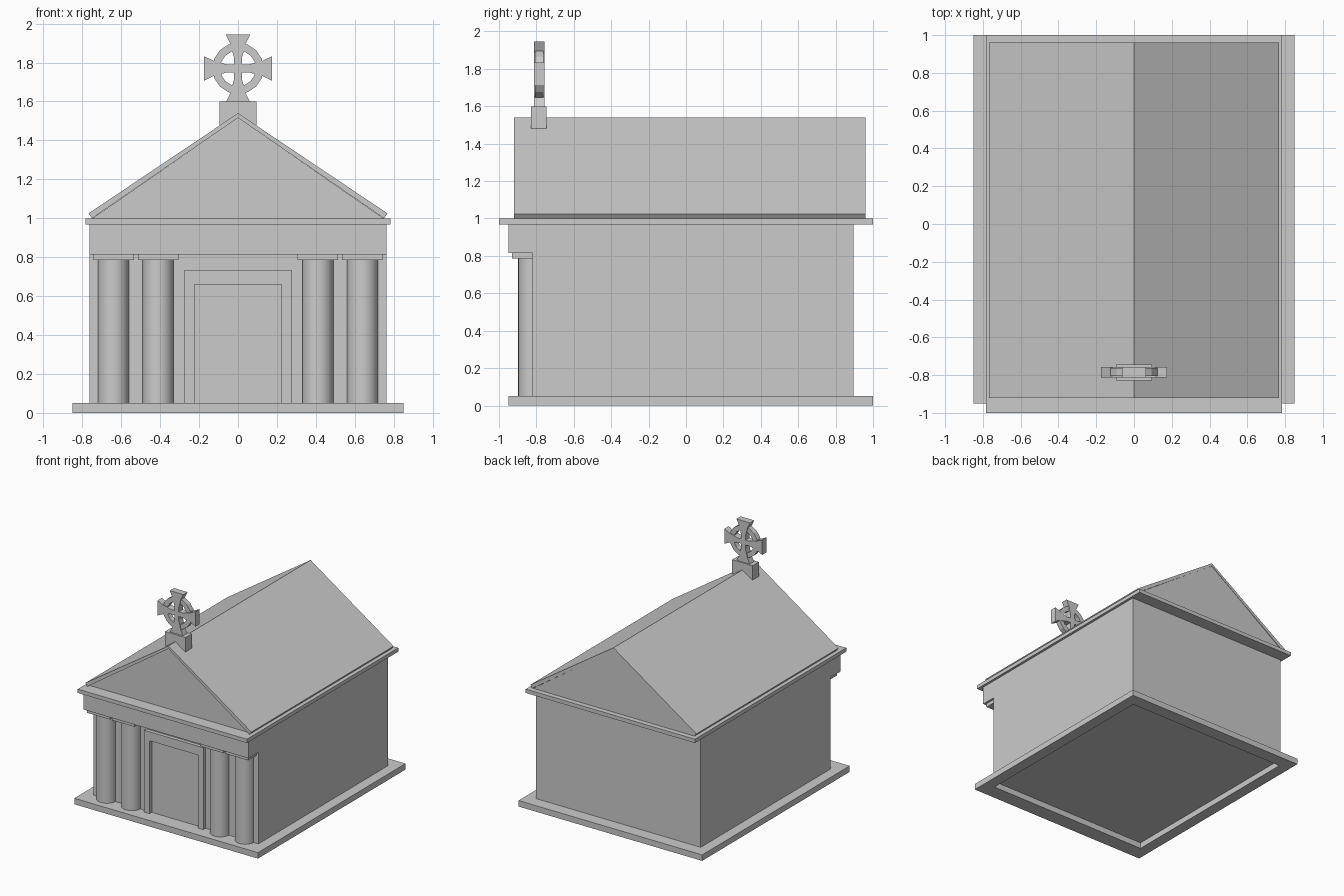
import bpy, bmesh, math

if "Cube" in bpy.data.objects:
    bpy.data.objects.remove(bpy.data.objects["Cube"])


def finish(name, bm):
    bmesh.ops.recalc_face_normals(bm, faces=bm.faces)
    me = bpy.data.meshes.new(name)
    bm.to_mesh(me)
    bm.free()
    ob = bpy.data.objects.new(name, me)
    bpy.context.collection.objects.link(ob)
    return ob


def prism(name, profile, y0, y1):
    """Extrude an x-z outline from y0 to y1."""
    bm = bmesh.new()
    face = bm.faces.new([bm.verts.new((x, y0, z)) for x, z in profile])
    ext = bmesh.ops.extrude_face_region(bm, geom=[face])["geom"]
    verts = [v for v in ext if isinstance(v, bmesh.types.BMVert)]
    bmesh.ops.translate(bm, verts=verts, vec=(0, y1 - y0, 0))
    return finish(name, bm)


def box(name, x0, x1, y0, y1, z0, z1):
    return prism(name, [(x0, z0), (x1, z0), (x1, z1), (x0, z1)], y0, y1)


def column(name, x, y, r, z0, z1):
    bpy.ops.mesh.primitive_cylinder_add(vertices=32, radius=r, depth=z1 - z0,
                                        location=(x, y, (z0 + z1) / 2))
    ob = bpy.context.object
    ob.name = name
    bpy.ops.object.shade_smooth_by_angle(angle=math.radians(30))


# Plinth: a rim open underneath, the walls stand over the opening
plinth = box("plinth", -0.85, 0.85, -0.95, 1.0, 0, 0.05)
cutter = box("plinth_cutter", -0.755, 0.755, -0.82, 0.89, -0.1, 0.2)
mod = plinth.modifiers.new("opening", "BOOLEAN")
mod.operation = "DIFFERENCE"
mod.object = cutter
cutter.hide_render = True
bpy.context.view_layer.objects.active = plinth
bpy.ops.object.modifier_apply(modifier=mod.name)
bpy.data.objects.remove(cutter)

# Walls, entablature and cornice
box("walls", -0.763, 0.763, -0.82, 0.895, 0.05, 0.97)
box("entablature", -0.763, 0.763, -0.95, -0.82, 0.815, 0.97)
box("cornice", -0.783, 0.783, -1.0, 1.0, 0.968, 1.0)

# Paired half columns with flat capitals
for side, s in (("left", -1), ("right", 1)):
    for place, x in (("inner", 0.41), ("outer", 0.64)):
        column(f"{side}_{place}_column", s * x, -0.817, 0.08, 0.05, 0.785)
        box(f"{side}_{place}_capital", s * x - 0.105, s * x + 0.105,
            -0.93, -0.82, 0.785, 0.815)

# Raised door surround
prism("door_frame", [(-0.275, 0.05), (-0.275, 0.735), (0.275, 0.735), (0.275, 0.05),
                     (0.223, 0.05), (0.223, 0.66), (-0.223, 0.66), (-0.223, 0.05)],
      -0.85, -0.82)

# Gable body and roof slab that overhangs it at the front
prism("gable", [(-0.747, 1.0), (0.747, 1.0), (0, 1.517)], -0.895, 0.957)
prism("roof", [(-0.768, 1.025), (0, 1.54), (0.768, 1.025), (0.75, 1.0),
               (0, 1.516), (-0.75, 1.0)], -0.92, 0.96)

# Ridge block carrying the ringed cross
box("cross_base", -0.095, 0.095, -0.828, -0.745, 1.48, 1.6)

# Cross: one flared arm outline turned four times
CZ = 1.77
arm = [(-0.03, 0.09), (-0.036, 0.12), (-0.063, 0.175),
       (0.063, 0.175), (0.036, 0.12), (0.03, 0.09), (0.02, 0.055), (0.02, 0.02),
       (0.055, 0.02)]
outline = []
for k in range(4):
    c, s = math.cos(k * math.pi / 2), -math.sin(k * math.pi / 2)
    outline += [(x * c - z * s, CZ + x * s + z * c) for x, z in arm]
prism("cross", outline, -0.812, -0.757)

# Ring joining the arms
bm = bmesh.new()
N = 16
loops = []
for r, y in ((0.132, -0.806), (0.132, -0.763), (0.092, -0.763), (0.092, -0.806)):
    loops.append([bm.verts.new((r * math.cos(2 * math.pi * i / N), y,
                                CZ + r * math.sin(2 * math.pi * i / N)))
                  for i in range(N)])
for j in range(4):
    a, b = loops[j], loops[(j + 1) % 4]
    for i in range(N):
        bm.faces.new((a[i], a[(i + 1) % N], b[(i + 1) % N], b[i]))
finish("cross_ring", bm)
